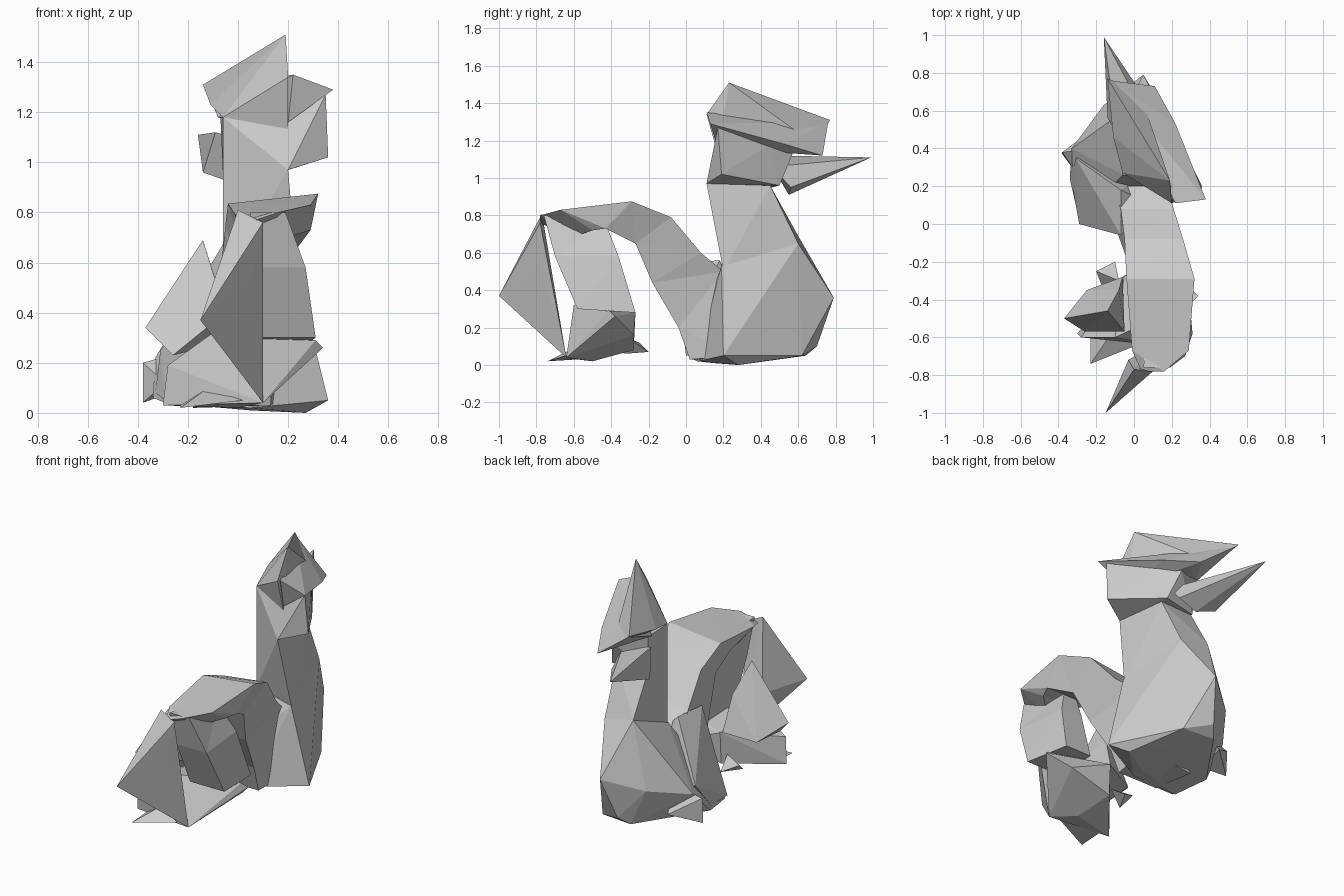
import bpy, bmesh


def finish(name, bm):
    bmesh.ops.recalc_face_normals(bm, faces=bm.faces)
    bmesh.ops.triangulate(bm, faces=bm.faces)
    me = bpy.data.meshes.new(name)
    bm.to_mesh(me)
    bm.free()
    ob = bpy.data.objects.new(name, me)
    bpy.context.collection.objects.link(ob)


def facet(name, pts):
    """Faceted solid: convex hull of a few corner points."""
    bm = bmesh.new()
    for p in pts:
        bm.verts.new(p)
    r = bmesh.ops.convex_hull(bm, input=bm.verts)
    junk = {g for g in r["geom_interior"] + r["geom_unused"]
            if isinstance(g, bmesh.types.BMVert)}
    bmesh.ops.delete(bm, geom=list(junk), context='VERTS')
    finish(name, bm)


def band(name, rows, tilt=0):
    """Four-sided tube; each row is x left, x right, outer y z, inner y z."""
    bm = bmesh.new()
    rings = [[bm.verts.new(c) for c in
              ((l, yo, max(zo - tilt, .02)), (r, yo, zo),
               (r - .03, yi, zi), (l + .03, yi, zi))]
             for l, r, yo, zo, yi, zi in rows]
    for a, b in zip(rings, rings[1:]):
        for i in range(4):
            j = (i + 1) % 4
            bm.faces.new((a[i], a[j], b[j], b[i]))
    bm.faces.new(rings[0])
    bm.faces.new(rings[-1])
    finish(name, bm)


# Arched body running from the rear coil over to the front
band("arched_body", [
    (-.18, .16, .29, .05, .02, .03),
    (-.12, .17, .20, .50, -.04, .20),
    (-.07, .21, .08, .60, -.18, .44),
    (-.05, .26, -.08, .79, -.27, .65),
    (-.04, .32, -.29, .875, -.43, .73),
    (-.01, .29, -.67, .83, -.50, .72),
    (.04, .16, -.78, .80, -.62, .68)], tilt=.04)

# Inner limb going down from the arch
band("inner_limb", [
    (.05, .19, -.76, .80, -.43, .76),
    (.06, .27, -.70, .58, -.36, .58),
    (.07, .31, -.58, .30, -.27, .28)])

# Outer front fin
facet("front_fin", [
    (0, -.77, .81), (.10, -.78, .76), (-.15, -1, .37), (.10, -.64, .04),
    (.06, -.79, .56), (-.03, -.72, .35)])

# Low lump on the ground at the front
facet("front_ground_lump", [
    (.10, -.64, .04), (.31, -.41, .29), (.34, -.38, .26), (.23, -.28, .16),
    (-.28, -.60, .19), (-.30, -.58, .03), (-.05, -.28, .08),
    (0, -.50, .02), (-.10, -.60, .32), (-.05, -.27, .28)])
facet("side_lump", [
    (-.14, -.46, .69), (-.37, -.50, .34), (-.26, -.57, .23), (-.25, -.35, .24),
    (-.06, -.28, .28), (-.05, -.57, .40), (-.08, -.35, .50)])
facet("front_toe", [
    (-.23, -.74, .02), (-.23, -.58, .03), (.02, -.64, .05), (-.12, -.58, .10)])
facet("rear_toe", [
    (-.10, -.20, .07), (-.20, -.25, .12), (-.08, -.30, .14), (-.17, -.33, .06)])

# Heavy rear body resting on the ground
facet("rear_body", [
    (-.06, .26, .55), (.24, .19, .53), (-.05, .60, .69), (.15, .60, .65),
    (.05, .79, .36), (-.01, .70, .10), (-.06, .64, .05), (.15, .62, .05),
    (.36, .20, .05), (.27, .28, 0), (-.16, .63, .28), (-.33, .40, .22),
    (-.34, .24, .06), (-.29, .02, .04), (.05, .06, .02), (.05, .15, .01)])
facet("rear_coil_side", [
    (-.07, -.06, .54), (-.07, .18, .56), (-.29, 0, .05), (-.33, .22, .08),
    (-.31, .35, .25), (-.05, 0, .05), (.1, .1, .4), (.1, .3, .1)])
facet("rear_side_shard", [
    (-.38, .38, .20), (-.38, .37, .04), (-.29, .25, .12), (-.22, .50, .10),
    (-.20, .40, .25)])

# Neck, turned so its broad face looks front left
facet("neck", [
    (.20, .11, .97), (-.06, .27, .95), (.17, .45, .96), (-.05, .45, .95),
    (.24, .20, .50), (-.06, .27, .54), (-.05, .60, .69), (.15, .60, .65)])

# Head: crown, brow plate, lower skull and long pointed jaw
facet("crown", [
    (.19, .23, 1.51), (-.14, .77, 1.31), (-.11, .46, 1.23), (-.06, .27, 1.18),
    (.20, .11, 1.34), (.20, .17, 1.13), (.08, .50, 1.14), (.03, .70, 1.17)])
facet("brow_plate", [
    (.22, .11, 1.35), (.38, .13, 1.29), (.11, .73, 1.12), (.22, .53, 1.18),
    (.20, .17, 1.16), (-.08, .46, 1.18), (-.13, .76, 1.30), (.05, .50, 1.14)])
facet("lower_skull", [
    (.36, .19, 1.02), (.35, .17, 1.27), (.20, .11, .97), (.20, .18, 1.14),
    (-.06, .27, .95), (-.06, .27, 1.18), (-.05, .46, .95), (.17, .50, .96),
    (.20, .45, 1.18), (-.07, .48, 1.18), (.12, .57, 1.13)])
facet("pointed_jaw", [
    (-.16, .99, 1.11), (-.06, .73, 1.02), (0, .55, .91), (-.14, .56, .96),
    (-.09, .48, 1.12), (.12, .46, 1.06), (.13, .56, .95)])
